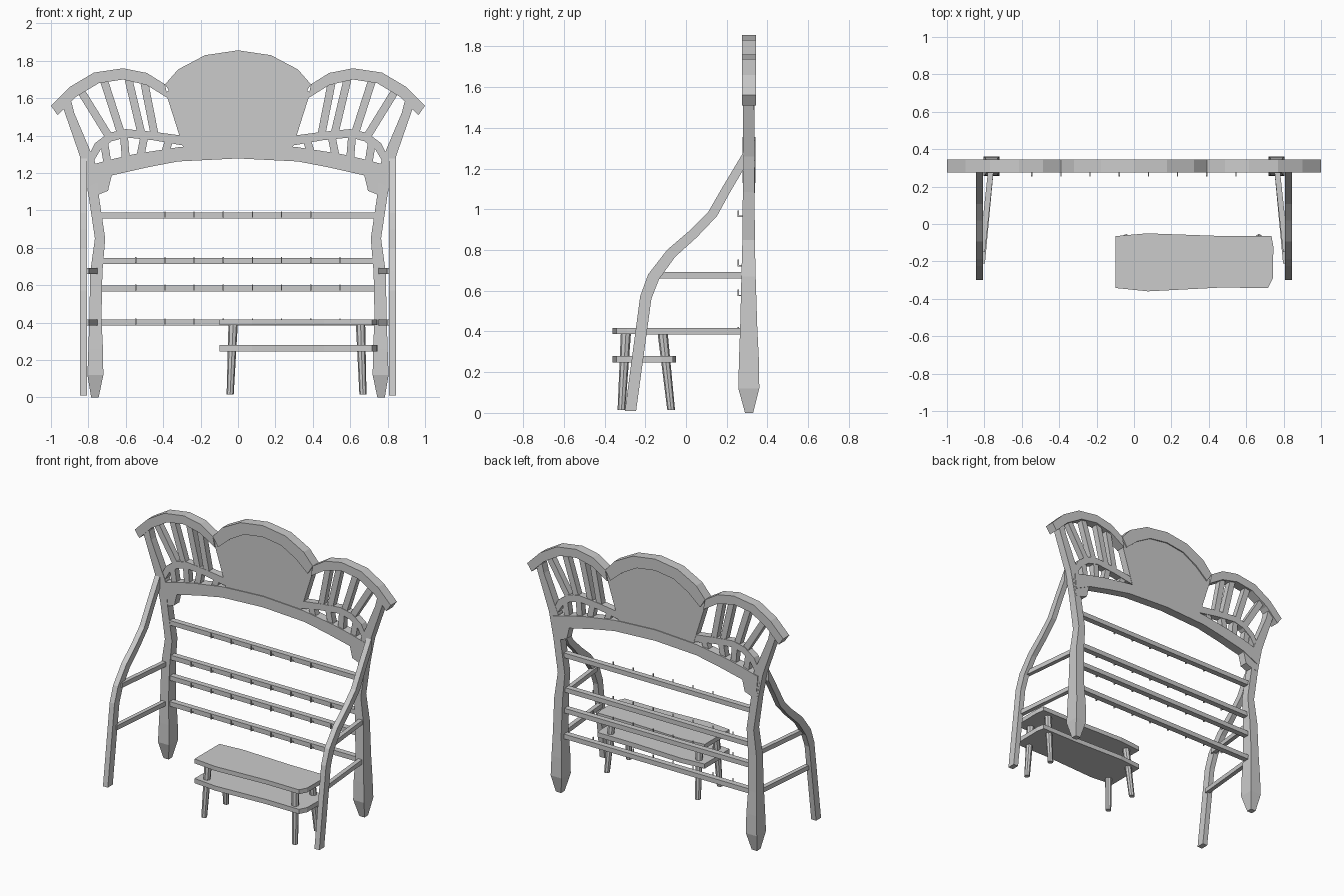
import bpy, bmesh, math
from mathutils import Vector

if "Cube" in bpy.data.objects:
    bpy.data.objects.remove(bpy.data.objects["Cube"])


def finish(name, bm, mirror=False):
    bmesh.ops.recalc_face_normals(bm, faces=bm.faces)
    me = bpy.data.meshes.new(name)
    bm.to_mesh(me)
    bm.free()
    ob = bpy.data.objects.new(name, me)
    bpy.context.collection.objects.link(ob)
    if mirror:
        ob.modifiers.new("Mirror", 'MIRROR').use_clip = False
    return ob


def loft(bm, rings):
    """Skin a list of equal-length point rings and cap the ends."""
    vs = [[bm.verts.new(p) for p in r] for r in rings]
    n = len(rings[0])
    for a, b in zip(vs, vs[1:]):
        for i in range(n):
            bm.faces.new((a[i], a[(i + 1) % n], b[(i + 1) % n], b[i]))
    bm.faces.new(vs[0])
    bm.faces.new(vs[-1])


def ribbon(bm, outer, inner, y0, y1):
    """Band in the front plane between two edge lines."""
    loft(bm, [[(o[0], y0, o[1]), (o[0], y1, o[1]), (i[0], y1, i[1]), (i[0], y0, i[1])]
              for o, i in zip(outer, inner)])


def side_ribbon(bm, outer, inner, x0, x1):
    """Band in the side plane between two edge lines."""
    loft(bm, [[(x0, o[0], o[1]), (x1, o[0], o[1]), (x1, i[0], i[1]), (x0, i[0], i[1])]
              for o, i in zip(outer, inner)])


def slat(bm, a, b, w, y0, y1):
    d = Vector((b[0] - a[0], b[1] - a[1])).normalized() * w / 2
    n = (-d.y, d.x)
    ribbon(bm, [(p[0] + n[0], p[1] + n[1]) for p in (a, b)],
           [(p[0] - n[0], p[1] - n[1]) for p in (a, b)], y0, y1)


def both(pts):
    """Continue a left-half line to the right half."""
    return pts + [(-x, z) for x, z in reversed(pts) if x != 0]


# Main posts with pointed feet
bm = bmesh.new()
loft(bm, [[(x0, y0, z), (x1, y0, z), (x1, y1, z), (x0, y1, z)] for z, x0, x1, y0, y1 in [
    (0, -.785, -.745, .29, .33), (.12, -.805, -.72, .257, .36), (.26, -.80, -.722, .26, .358),
    (.42, -.795, -.73, .266, .35), (.67, -.79, -.725, .272, .342), (.85, -.765, -.71, .277, .338),
    (1.085, -.80, -.745, .279, .337), (1.26, -.835, -.765, .28, .336),
    (1.52, -.925, -.875, .28, .335), (1.58, -.945, -.89, .28, .335)]])
finish("main_post", bm, True)

# Crown: two wing arches and the taller central arch
bm = bmesh.new()
ribbon(bm, [(-1, 1.56), (-.90, 1.66), (-.77, 1.737), (-.615, 1.76), (-.487, 1.735), (-.39, 1.674)],
       [(-.965, 1.51), (-.87, 1.605), (-.745, 1.68), (-.615, 1.70), (-.487, 1.67), (-.375, 1.60)],
       .276, .344)
finish("wing_arch", bm, True)
bm = bmesh.new()
ribbon(bm, both([(-.39, 1.674), (-.32, 1.754), (-.176, 1.83), (0, 1.856)]),
       both([(-.35, 1.61), (-.257, 1.69), (-.144, 1.754), (0, 1.775)]), .276, .344)
finish("central_arch", bm)

# Central sign panel
bm = bmesh.new()
ribbon(bm, both([(-.386, 1.63), (-.257, 1.72), (-.144, 1.78), (0, 1.80)]),
       both([(-.288, 1.32), (-.18, 1.32), (-.09, 1.32), (0, 1.32)]), .284, .336)
finish("central_panel", bm)

# Lower curved beam and its corner brackets
bm = bmesh.new()
ribbon(bm, both([(-.80, 1.24), (-.67, 1.275), (-.55, 1.302), (-.32, 1.338), (0, 1.355)]),
       both([(-.79, 1.13), (-.672, 1.188), (-.487, 1.23), (-.32, 1.262), (0, 1.278)]), .278, .342)
finish("lower_beam", bm)
bm = bmesh.new()
ribbon(bm, [(-.81, 1.20), (-.74, 1.22), (-.672, 1.20)],
       [(-.79, 1.08), (-.745, 1.085), (-.695, 1.105)], .282, .338)
finish("corner_bracket", bm, True)

# Fan window: small arch and radiating slats
bm = bmesh.new()
ribbon(bm, [(-.795, 1.30), (-.765, 1.36), (-.69, 1.415), (-.60, 1.435), (-.45, 1.42), (-.30, 1.40)],
       [(-.78, 1.25), (-.735, 1.325), (-.675, 1.37), (-.60, 1.39), (-.45, 1.375), (-.28, 1.345)],
       .284, .334)
finish("fan_arch", bm, True)
bm = bmesh.new()
for a, b in [((-.835, 1.63), (-.69, 1.395)), ((-.715, 1.69), (-.625, 1.41)),
             ((-.585, 1.70), (-.515, 1.405)), ((-.50, 1.68), (-.445, 1.40)),
             ((-.715, 1.36), (-.70, 1.265)), ((-.61, 1.40), (-.60, 1.28)),
             ((-.50, 1.40), (-.52, 1.30)), ((-.37, 1.37), (-.39, 1.31))]:
    slat(bm, a, b, .042, .286, .33)
finish("fan_slats", bm, True)

# Horizontal rails and the small hooks on them
rails, hooks = bmesh.new(), bmesh.new()
for z, first, last in [(.40, 0, 8), (.583, 0, 8), (.73, 0, 8), (.973, 1, 7)]:
    slat(rails, (-.75, z), (.75, z), .033, .28, .32)
    for k in range(first, last):
        x = -.547 + k * .156
        side_ribbon(hooks, [(.284, z - .01), (.254, z - .01), (.254, z + .022)],
                    [(.284, z - .004), (.26, z - .004), (.26, z + .022)], x - .003, x + .003)
finish("rails", rails)
finish("hooks", hooks)

# Curved side supports
bm = bmesh.new()
side_ribbon(bm, [(-.30, .01), (-.225, .573), (-.186, .68), (-.093, .80), (.02, .897),
                 (.108, .985), (.19, 1.127), (.285, 1.285)],
            [(-.245, .01), (-.17, .56), (-.132, .657), (-.054, .765), (.054, .863),
             (.152, .966), (.22, 1.09), (.285, 1.20)], -.845, -.807)
finish("side_support", bm, True)

# Side crossbars slanting from support to post
bm = bmesh.new()
for y, z in [(-.15, .677), (-.21, .40)]:
    loft(bm, [[(x - .015, yy, z - .016), (x + .015, yy, z - .016),
               (x + .015, yy, z + .016), (x - .015, yy, z + .016)]
              for x, yy in ((-.812, y), (-.765, .29))])
finish("side_crossbar", bm, True)

# Bench: seat and lower shelf share one outline
outline = [(-.10, -.065), (.07, -.05), (.46, -.064), (.735, -.064), (.745, -.12), (.743, -.29),
           (.716, -.342), (.46, -.34), (.075, -.36), (-.10, -.342)]
for name, z0, z1 in [("bench_seat", .387, .418), ("bench_shelf", .247, .28)]:
    bm = bmesh.new()
    loft(bm, [[(x, y, z) for x, y in outline] for z in (z0, z1)])
    finish(name, bm)

# Bench legs, slightly splayed
bm = bmesh.new()
for xb, xt in [(-.042, -.026), (.668, .655)]:
    for yb, yt in [(-.317, -.295), (-.073, -.115)]:
        loft(bm, [[(x + r * math.cos(i * math.pi / 4), y + r * math.sin(i * math.pi / 4), z)
                   for i in range(8)] for x, y, z, r in ((xb, yb, .015, .019), (xt, yt, .395, .025))])
finish("bench_legs", bm)
